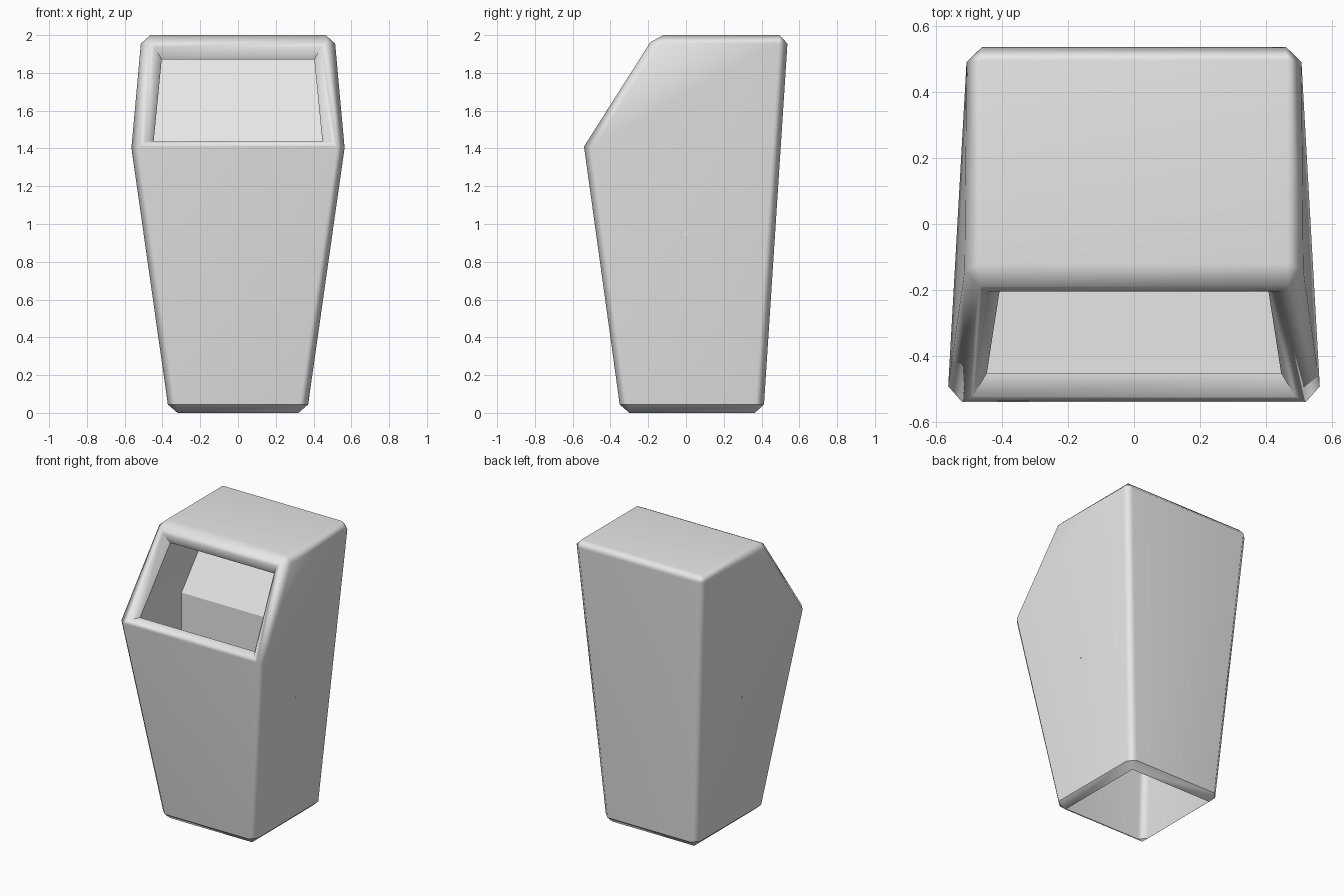
import bpy, bmesh, math
from mathutils import Vector

cube = bpy.data.objects.get("Cube")
if cube:
    bpy.data.objects.remove(cube, do_unlink=True)

# Material
grey = bpy.data.materials.new("light_grey")
grey.use_nodes = True
colour = (0.8, 0.8, 0.8, 1)
grey.diffuse_color = colour
grey.node_tree.nodes["Principled BSDF"].inputs["Base Color"].default_value = colour

bm = bmesh.new()

# Tapered hull: side outline as (half width, y, z), mirrored left and right
outline = {
    "foot_front": (0.365, -0.345, 0),
    "foot_back": (0.365, 0.41, 0),
    "top_back": (0.51, 0.54, 2),
    "top_front": (0.51, -0.165, 2),
    "lip": (0.568, -0.54, 1.41),
}
left = {k: bm.verts.new(p) for k, p in outline.items()}
right = {k: bm.verts.new((-p[0], p[1], p[2])) for k, p in outline.items()}
names = list(outline)
for side in (left, right):
    bm.faces.new([side[k] for k in ("foot_front", "foot_back", "top_back", "lip")])
    bm.faces.new([side[k] for k in ("lip", "top_back", "top_front")])
for a, b in zip(names, names[1:] + names[:1]):
    bm.faces.new([left[a], left[b], right[b], right[a]])
bmesh.ops.recalc_face_normals(bm, faces=bm.faces[:])

# Chamfer every edge except the front lip and the side diagonals
plain = [{left["lip"], right["lip"]}]
plain += [{s["lip"], s["top_back"]} for s in (left, right)]
edges = [e for e in bm.edges if set(e.verts) not in plain]
bmesh.ops.bevel(bm, geom=edges, offset=0.045, offset_type='OFFSET',
                segments=1, profile=0.5, affect='EDGES')
bm.normal_update()

# Open bottom
base = [f for f in bm.faces if f.normal.z < -0.99]
bmesh.ops.delete(bm, geom=base, context='FACES_ONLY')

# Rounded frame around the sloping opening
slope = max((f for f in bm.faces if f.normal.y < -0.5 and f.normal.z > 0.3),
            key=lambda f: f.calc_area())
for width, depth in ((0.03, 0), (0.04, -0.06)):
    bmesh.ops.inset_region(bm, faces=[slope], thickness=width, depth=depth,
                           use_even_offset=True, use_boundary=True)
rim = [frozenset(v.co.to_tuple(4) for v in e.verts) for e in slope.edges]


def pull(face, offset):
    """Extrude one face by an offset and return the moved face."""
    moved = bmesh.ops.extrude_discrete_faces(bm, faces=[face])["faces"][0]
    bmesh.ops.translate(bm, verts=moved.verts[:], vec=Vector(offset))
    return moved


# Recess runs straight back, then its floor drops into a chute
back = pull(slope, (0, 0.46, 0))
walls = [f for e in back.edges for f in e.link_faces if f is not back]
floor = min(walls, key=lambda f: f.calc_center_median().z)
pull(floor, (0, 0, -0.5))
bm.normal_update()

# Smooth chamfers, with hard edges at the rim, the recess and the foot
for f in bm.faces:
    f.smooth = True
for e in bm.edges:
    key = frozenset(v.co.to_tuple(4) for v in e.verts)
    inside = all(v.co.y > -0.1 and v.co.y < 0.4 and 0.8 < v.co.z < 1.93 for v in e.verts)
    foot = all(0.01 < v.co.z < 0.08 for v in e.verts)
    bend = e.calc_face_angle(0) > math.radians(60)
    e.smooth = not (key in rim or inside or foot or bend)

mesh = bpy.data.meshes.new("bin_body")
bm.to_mesh(mesh)
bm.free()
mesh.materials.append(grey)
body = bpy.data.objects.new("bin_body", mesh)
bpy.context.collection.objects.link(body)

# Keep the broad panels flat looking
weighted = body.modifiers.new("flat_panels", 'WEIGHTED_NORMAL')
weighted.keep_sharp = True
